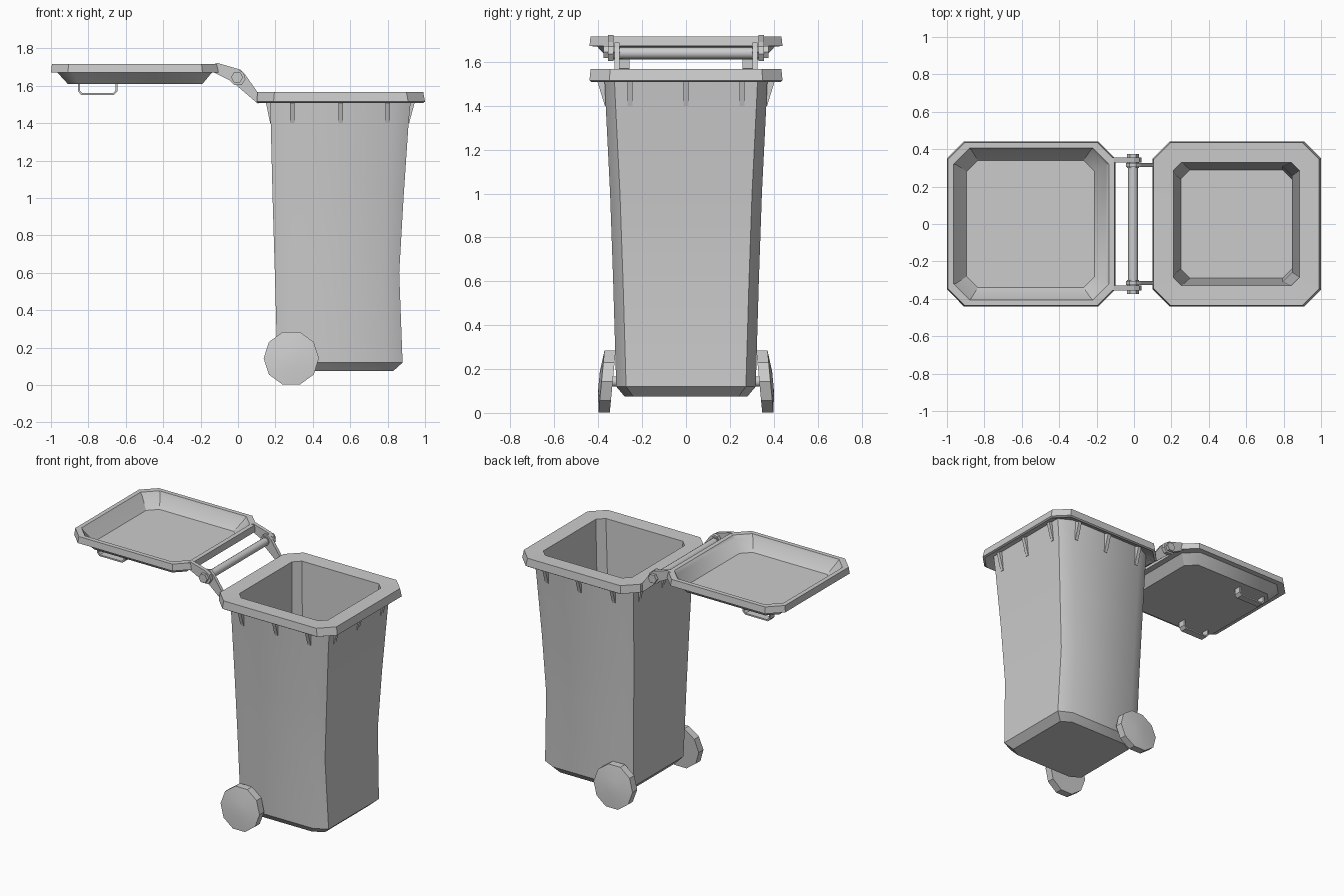
import bpy, bmesh, math


def make(name, bm, smooth=None):
    bmesh.ops.recalc_face_normals(bm, faces=bm.faces)
    me = bpy.data.meshes.new(name)
    bm.to_mesh(me)
    bm.free()
    if smooth:
        me.shade_smooth()
        me.set_sharp_from_angle(angle=math.radians(smooth))
    ob = bpy.data.objects.new(name, me)
    bpy.context.collection.objects.link(ob)
    return ob


def loft(name, rings, smooth=None):
    """Skin a series of equal-length point rings and cap both ends."""
    bm = bmesh.new()
    vr = [[bm.verts.new(p) for p in r] for r in rings]
    n = len(vr[0])
    for a, b in zip(vr, vr[1:]):
        for i in range(n):
            j = (i + 1) % n
            bm.faces.new((a[i], a[j], b[j], b[i]))
    bm.faces.new(vr[0])
    bm.faces.new(vr[-1])
    return make(name, bm, smooth)


def rect(x0, x1, y, z, cx, cy):
    """Rectangle ring with cut corners."""
    return [(x0 + cx, -y, z), (x1 - cx, -y, z), (x1, -y + cy, z), (x1, y - cy, z),
            (x1 - cx, y, z), (x0 + cx, y, z), (x0, y - cy, z), (x0, -y + cy, z)]


def disc(x, y, z, r, n, tilt=0.0):
    """Polygon ring facing y, optionally leaning sideways with height."""
    out = []
    for i in range(n):
        a = 2 * math.pi * (i + 0.5) / n + math.pi / 2
        dz = r * math.sin(a)
        out.append((x + r * math.cos(a), y - dz * tilt, z + dz))
    return out


def prism(name, pts, origin, direction, width):
    """Extrude a (reach, z) profile sideways; reach runs along direction."""
    (ox, oy), (dx, dy) = origin, direction
    return loft(name, [[(ox + dx * u - dy * w, oy + dy * u + dx * w, z) for u, z in pts]
                       for w in (-width / 2, width / 2)])


# Bin body: inner floor, inner walls, rim, rim lip, outer walls, base
loft("bin_body", [
    rect(.25, .845, .29, .12, .05, .05),
    rect(.228, .845, .308, .60, .05, .05),
    rect(.21, .885, .33, 1.565, .045, .045),
    rect(.105, .99, .435, 1.568, .09, .09),
    rect(.10, 1.0, .44, 1.515, .09, .09),
    rect(.11, .99, .43, 1.508, .09, .09),
    rect(.17, .925, .372, 1.535, .09, .045),
    rect(.175, .912, .366, 1.40, .09, .045),
    rect(.185, .885, .346, 1.0, .09, .045),
    rect(.197, .862, .332, .60, .09, .045),
    rect(.21, .88, .318, .12, .09, .045),
    rect(.25, .83, .28, .075, .07, .04),
], 33)

# Ribs under the rim
for s in (-1, 1):
    for i, x in enumerate((.29, .55, .80)):
        prism(f"side_rib_{s}_{i}", [(.355, 1.40), (.37, 1.40), (.41, 1.53), (.355, 1.53)],
              (x, 0), (0, s), .024)
for i, y in enumerate((-.255, 0, .255)):
    prism(f"front_rib_{i}", [(.90, 1.40), (.915, 1.40), (.95, 1.53), (.90, 1.53)],
          (0, y), (1, 0), .024)
    prism(f"back_rib_{i}", [(-.19, 1.40), (-.172, 1.40), (-.145, 1.53), (-.19, 1.53)],
          (0, y), (-1, 0), .024)

# Open lid: dish floor, dish wall, rim, pan underside
loft("lid", [
    rect(-.895, -.21, .34, 1.625, .06, .06),
    rect(-.95, -.15, .397, 1.695, .08, .08),
    rect(-.965, -.135, .405, 1.716, .085, .085),
    rect(-.995, -.105, .435, 1.716, .09, .09),
    rect(-1.0, -.10, .44, 1.672, .09, .09),
    rect(-.965, -.14, .405, 1.67, .085, .085),
    rect(-.91, -.19, .35, 1.61, .065, .065),
], 33)

handle = [(-.855, 1.615), (-.855, 1.57), (-.838, 1.551), (-.664, 1.551), (-.645, 1.57),
          (-.645, 1.615), (-.655, 1.615), (-.655, 1.575), (-.668, 1.561), (-.834, 1.561),
          (-.845, 1.575), (-.845, 1.615)]
lid_arm = [(-.13, 1.672), (-.045, 1.63), (-.02, 1.605), (.02, 1.605), (.04, 1.635),
           (.03, 1.67), (0, 1.69), (-.11, 1.722), (-.13, 1.716)]
bin_arm = [(-.035, 1.625), (.105, 1.505), (.14, 1.515), (.14, 1.555), (.105, 1.565),
           (.035, 1.665), (.01, 1.688), (-.025, 1.68), (-.042, 1.65)]

for s, side in ((-1, "right"), (1, "left")):
    # Strap handles under the lid, hinge arms and pin heads
    prism(f"{side}_lid_handle", handle, (0, s * .283), (1, 0), .05)
    prism(f"{side}_lid_arm", lid_arm, (0, s * .342), (1, 0), .025)
    prism(f"{side}_bin_arm", bin_arm, (0, s * .315), (1, 0), .022)
    loft(f"{side}_pin_head", [disc(-.005, s * y, 1.645, .032, 6) for y in (.30, .375)])

    # Leaning ten-sided wheels with domed hubs, and axle stubs
    t = s * .095
    loft(f"{side}_wheel", [disc(.285, s * .334, .143, .148, 10, t),
                           disc(.285, s * .385, .143, .148, 10, t),
                           disc(.285, s * .397, .143, .05, 10, t)], 30)
    loft(f"{side}_axle", [disc(.285, s * y, .143, .025, 8) for y in (.30, .35)], 50)

# Hinge bar between the arms
loft("hinge_bar", [disc(-.005, y, 1.64, .027, 10) for y in (-.32, .32)], 50)
